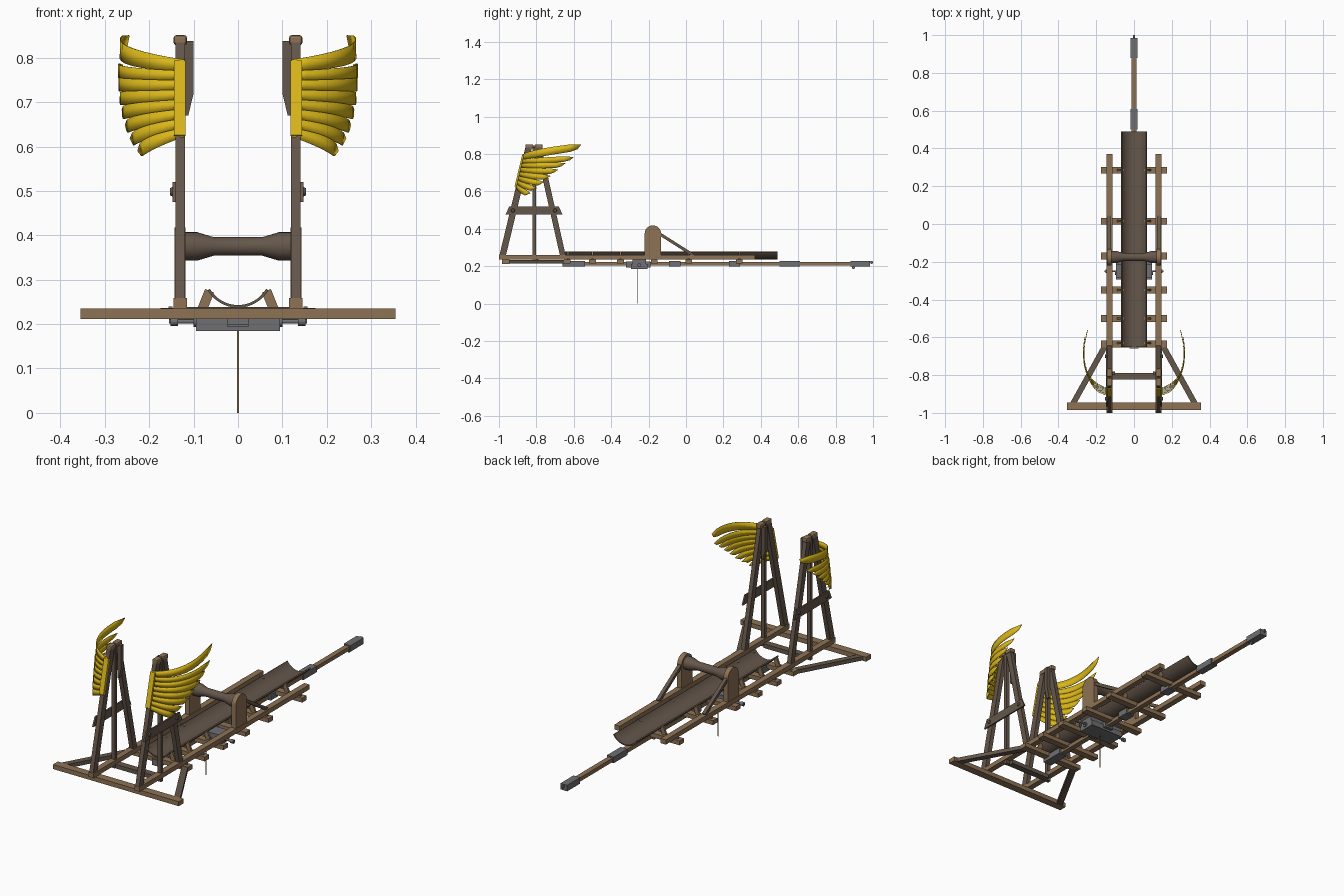
import bpy, bmesh, math
from mathutils import Vector, Matrix

if "Cube" in bpy.data.objects:
    bpy.data.objects.remove(bpy.data.objects["Cube"])


def material(name, rgb):
    m = bpy.data.materials.new(name)
    m.diffuse_color = (*rgb, 1)
    m.use_nodes = True
    m.node_tree.nodes["Principled BSDF"].inputs["Base Color"].default_value = m.diffuse_color
    return m


WOOD = material("light_wood", (0.27, 0.17, 0.09))
DARK = material("dark_wood", (0.13, 0.095, 0.07))
METAL = material("metal", (0.16, 0.16, 0.17))
GOLD = material("gold", (0.70, 0.47, 0.01))


def finish(name, bm, mat, smooth=False):
    bmesh.ops.recalc_face_normals(bm, faces=bm.faces[:])
    me = bpy.data.meshes.new(name)
    bm.to_mesh(me)
    bm.free()
    ob = bpy.data.objects.new(name, me)
    bpy.context.collection.objects.link(ob)
    me.materials.append(mat)
    if smooth:
        bpy.ops.object.select_all(action='DESELECT')
        ob.select_set(True)
        bpy.context.view_layer.objects.active = ob
        bpy.ops.object.shade_smooth_by_angle(angle=math.radians(35))
    return ob


def box(name, x, y, z, mat):
    bm = bmesh.new()
    size = [b - a for a, b in (x, y, z)]
    mid = [(a + b) / 2 for a, b in (x, y, z)]
    bmesh.ops.create_cube(bm, size=1, matrix=Matrix.Translation(mid) @ Matrix.Diagonal((*size, 1)))
    return finish(name, bm, mat)


def beam(name, a, b, w, h, mat):
    """Square timber from a to b; w is its sideways width, h its depth."""
    a, b = Vector(a), Vector(b)
    d = (b - a).normalized()
    ref = Vector((1, 0, 0)) if abs(d.x) < 0.3 else Vector((0, 0, 1))
    v = d.cross(ref).normalized()
    u = v.cross(d)
    if ref.z:
        u, v = v, u
    bm = bmesh.new()
    rings = [[bm.verts.new(p + u * w / 2 * i + v * h / 2 * j)
              for i, j in ((-1, -1), (1, -1), (1, 1), (-1, 1))] for p in (a, b)]
    bm.faces.new(rings[0])
    bm.faces.new(rings[1])
    for k in range(4):
        n = (k + 1) % 4
        bm.faces.new((rings[0][k], rings[0][n], rings[1][n], rings[1][k]))
    return finish(name, bm, mat)


def prism(name, pts, axis, lo, hi, mat, smooth=False):
    """Extrude a 2D outline: (y,z) along x for axis 0, (x,z) along y for axis 1."""
    bm = bmesh.new()
    place = (lambda p, t: (t, *p)) if axis == 0 else (lambda p, t: (p[0], t, p[1]))
    f = bm.faces.new([bm.verts.new(place(p, lo)) for p in pts])
    ext = bmesh.ops.extrude_face_region(bm, geom=[f])["geom"]
    move = Vector((hi - lo, 0, 0)) if axis == 0 else Vector((0, hi - lo, 0))
    bmesh.ops.translate(bm, vec=move, verts=[e for e in ext if isinstance(e, bmesh.types.BMVert)])
    return finish(name, bm, mat, smooth)


def lathe_x(name, profile, y, z, mat, n=24):
    """Turned part around an axis along x; profile is (x, radius)."""
    bm = bmesh.new()
    rings = [[bm.verts.new((x, y + r * math.cos(k * math.tau / n), z + r * math.sin(k * math.tau / n)))
              for k in range(n)] for x, r in profile]
    for a, b in zip(rings, rings[1:]):
        for k in range(n):
            bm.faces.new((a[k], a[(k + 1) % n], b[(k + 1) % n], b[k]))
    bm.faces.new(rings[0])
    bm.faces.new(rings[-1])
    return finish(name, bm, mat, True)


def span(s, a, b):
    return tuple(sorted((s * a, s * b)))


# Bed frame: front beam, crossbars and centre pole
box("front_beam", (-.355, .355), (-.985, -.945), (.212, .235), WOOD)
box("tower_crossbar", (-.115, .115), (-.822, -.788), (.217, .238), DARK)
for y in (.285, .015, -.17, -.35, -.5, -.635):
    box("crossbar", (-.175, .175), (y - .018, y + .018), (.214, .236), WOOD)
box("centre_pole", (-.013, .013), (-.65, .97), (.203, .223), WOOD)

# Metal collars and pole ends
for y0, y1, w in ((-.66, -.54, .024), (-.09, -.03, .024), (.23, .29, .024), (.5, .61, .019), (.88, .985, .019)):
    box("pole_collar", (-w, w), (y0, y1), (.198, .229), METAL)
for y, z in ((.987, .22), (.89, .192)):
    bm = bmesh.new()
    bmesh.ops.create_cone(bm, cap_ends=True, segments=12, radius1=.008, radius2=.008, depth=.008,
                          matrix=Matrix.Translation((0, y + .005, z)) @ Matrix.Rotation(math.pi / 2, 4, 'Y'))
    finish("pole_hook", bm, METAL, True)

# Curved trough
arc = [math.radians(a) for a in range(-60, 61, 6)]
R, cz = .079, .316
outline = [(R * math.sin(a), cz - R * math.cos(a)) for a in arc]
outline += [((R - .006) * math.sin(a), cz - (R - .006) * math.cos(a)) for a in reversed(arc)]
prism("trough", outline, 1, -.65, .49, DARK, True)

# Trigger housing, axle and hanging cord
box("trigger_housing", (-.095, .095), (-.295, -.205), (.184, .212), METAL)
box("trigger_plate", (-.095, .095), (-.285, -.215), (.212, .238), METAL)
box("trigger_block", (-.024, .024), (-.32, -.19), (.194, .226), METAL)
lathe_x("trigger_axle", [(-.155, .005), (.155, .005)], -.25, .206, METAL, 12)
for s in (-1, 1):
    lathe_x("axle_knob", [(s * .135, .010), (s * .152, .010)], -.25, .206, METAL, 12)
    lathe_x("trigger_pivot", [(s * .095, .012), (s * .1, .012)], -.257, .206, METAL, 12)
box("cord", (-.002, .002), (-.26, -.256), (0, .19), WOOD)

# Winding drum
half = [(.12, .032), (.092, .032), (.055, .021)]
lathe_x("drum", [(-x, r) for x, r in half] + [(x, r) for x, r in reversed(half)], -.175, .375, DARK)

TIPS = [(.248, -.57, .838), (.262, -.61, .775), (.266, -.655, .742), (.265, -.695, .708),
        (.26, -.735, .675), (.252, -.77, .643), (.24, -.81, .613), (.222, -.845, .587)]


def leg_y(z):
    return -.982 + (z - .25) * (.142 / .59)


def feathers(s):
    """Fan of curved feather strips on one side."""
    bm = bmesh.new()
    for i, tip in enumerate(TIPS):
        f = i / 7
        zb = .782 - .15 * f
        a, c = Vector((.122, leg_y(zb) - .02, zb)), Vector(tip)
        b = Vector((.315 - .105 * f, -.835 - .06 * f, (a.z + c.z) / 2 - .008 * (1 - f)))
        prev = None
        steps = 10
        for k in range(steps + 1):
            t = k / steps
            p = a * (1 - t) ** 2 + b * 2 * t * (1 - t) + c * t * t
            d = ((b - a) * (1 - t) + (c - b) * t).normalized()
            n = Vector((d.y, -d.x, 0)).normalized()
            w = n.cross(d).normalized()
            if w.z < 0:
                w = -w
            h = (.012 + .006 * math.sin(math.pi * min(1, t * .75))) * (1.15 if i == 0 else .85)
            skew = d * (.012 if k == steps else 0)
            if k == steps:
                h *= .6
            pair = [bm.verts.new((q.x * s, q.y, q.z)) for q in (p + w * h + skew, p - w * h - skew)]
            if prev:
                bm.faces.new((prev[0], prev[1], pair[1], pair[0]))
            prev = pair
    ob = finish("wing_feathers", bm, GOLD, True)
    mod = ob.modifiers.new("thickness", 'SOLIDIFY')
    mod.thickness = .003
    mod.offset = 0


for s in (-1, 1):
    # Side rail, outer brace and trough props
    box("side_rail", span(s, .115, .145), (-1, .37), (.235, .259), WOOD)
    beam("outrigger_brace", (s * .15, -.64, .224), (s * .325, -.955, .224), .03, .02, DARK)
    for y in (.285, .015, -.35, -.5, -.63):
        beam("trough_prop", (s * .08, y, .235), (s * .064, y, .275), .01, .022, WOOD)
        box("rail_peg", span(s, .147, .157), (y - .006, y + .006), (.234, .24), METAL)

    # Drum support with rounded top and its strut
    top = [(-.177 + .044 * math.cos(k * math.pi / 16), .374 + .044 * math.sin(k * math.pi / 16)) for k in range(17)]
    prism("drum_post", [(-.221, .25), (-.133, .25)] + top, 0, s * .118, s * .143, WOOD, True)
    beam("drum_strut", (s * .13, -.14, .372), (s * .13, .04, .258), .018, .016, DARK)

    # Tower legs, centre post and caps
    x = s * .13
    beam("tower_front_leg", (x, -.982, .25), (x, -.84, .84), .022, .034, DARK)
    beam("tower_rear_leg", (x, -.657, .25), (x, -.79, .84), .022, .03, DARK)
    beam("tower_centre_post", (x, -.812, .215), (x, -.812, .84), .02, .018, DARK)
    for y in (-.837, -.788):
        cap = box("tower_cap", span(s, .115, .145), (y - .022, y + .022), (.828, .851), WOOD)
        mod = cap.modifiers.new("rounded", 'BEVEL')
        mod.width = .006
        mod.segments = 2

    # Cross plate with bolts on the outside
    prism("tower_plate", [(-.965, .475), (-.66, .475), (-.68, .52), (-.945, .52)], 0, s * .14, s * .148, DARK)
    for y, z in ((-.925, .498), (-.7, .498)):
        lathe_x("plate_bolt", [(s * .147, .011), (s * .153, .008)], y, z, DARK, 12)

    # Inner tapered board at the tower top
    prism("inner_board", [(s * .12, .67), (s * .112, .67), (s * .1, .72), (s * .1, .838), (s * .12, .838)],
          1, -.80, -.78, DARK)

    # Gold wing: mounting panel and feathers
    beam("wing_panel", (s * .131, leg_y(.625) - .02, .625), (s * .131, leg_y(.793) - .02, .793), .026, .01, GOLD)
    feathers(s)
